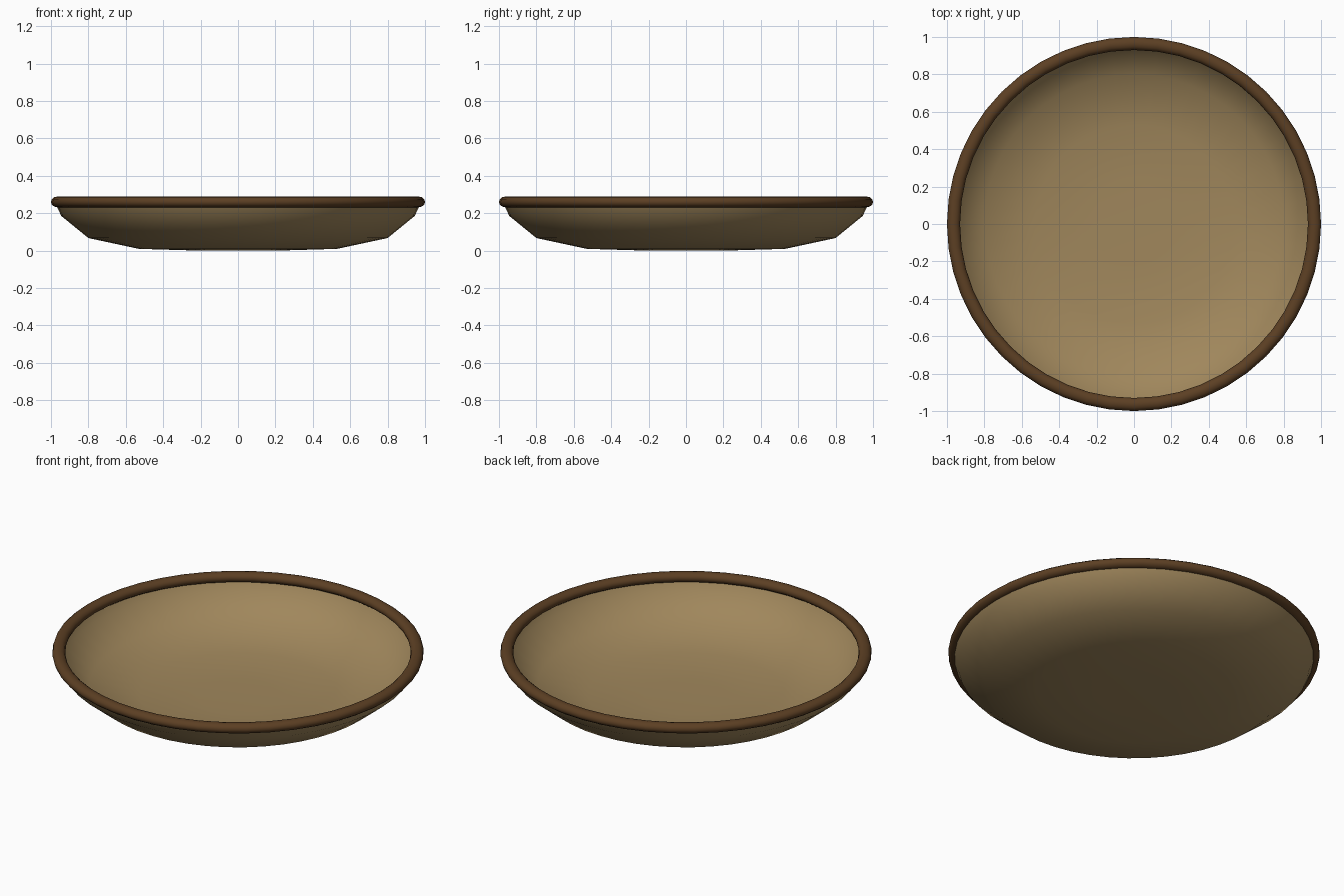
import bpy, bmesh, math

if "Cube" in bpy.data.objects:
    bpy.data.objects.remove(bpy.data.objects["Cube"])

SEGMENTS = 48


def material(name, color):
    m = bpy.data.materials.new(name)
    m.diffuse_color = (*color, 1)
    m.use_nodes = True
    m.node_tree.nodes["Principled BSDF"].inputs["Base Color"].default_value = m.diffuse_color
    return m


def revolve(name, profile, mat, closed=False):
    """Spin a radius/height profile around z into a smooth object."""
    bm = bmesh.new()
    verts = [bm.verts.new((r, 0, z)) for r, z in profile]
    edges = [bm.edges.new(pair) for pair in zip(verts, verts[1:])]
    if closed:
        edges.append(bm.edges.new((verts[-1], verts[0])))
    bmesh.ops.spin(bm, geom=verts + edges, cent=(0, 0, 0), axis=(0, 0, 1),
                   angle=math.tau, steps=SEGMENTS, use_duplicate=False)
    bmesh.ops.remove_doubles(bm, verts=bm.verts, dist=0.0005)
    bmesh.ops.recalc_face_normals(bm, faces=bm.faces)
    for f in bm.faces:
        f.smooth = True
    mesh = bpy.data.meshes.new(name)
    bm.to_mesh(mesh)
    bm.free()
    mesh.materials.append(mat)
    ob = bpy.data.objects.new(name, mesh)
    bpy.context.collection.objects.link(ob)
    return ob


tan = material("tan clay", (0.352, 0.242, 0.107))
brown = material("dark brown glaze", (0.107, 0.050, 0.017))

# Shallow dish: a thin shell with a wide, nearly flat bottom
revolve("dish", [(0, 0), (0.22, 0.0), (0.53, 0.009), (0.80, 0.067),
                 (0.945, 0.185), (0.975, 0.25)], tan)

# Rolled rim: slightly flattened ring around the edge
ring = [(0.965 + 0.035 * math.cos(a), 0.26 + 0.029 * math.sin(a))
        for a in (math.tau * i / 12 for i in range(12))]
revolve("rim", ring, brown, closed=True)
